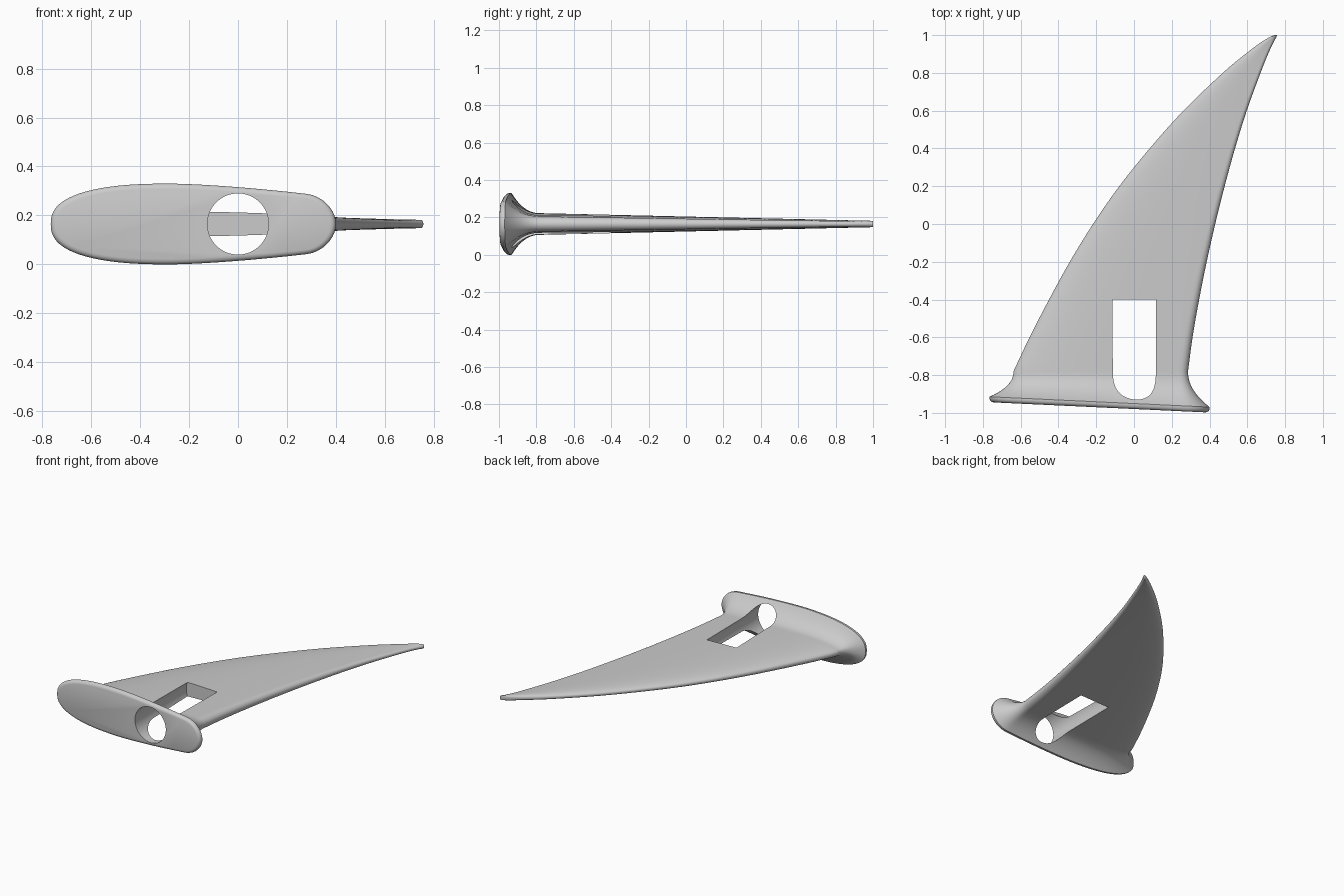
import bpy, bmesh, math
from mathutils import Vector

if "Cube" in bpy.data.objects:
    bpy.data.objects.remove(bpy.data.objects["Cube"])

MID_Z = 0.165
ROOT_Y = -0.78
SAMPLES = 44


def make_material(name, color):
    mat = bpy.data.materials.new(name)
    mat.use_nodes = True
    mat.diffuse_color = color
    mat.node_tree.nodes["Principled BSDF"].inputs["Base Color"].default_value = color
    return mat


def catmull(points, steps):
    """Smooth curve through the given points."""
    pts = [2 * points[0] - points[1]] + points + [2 * points[-1] - points[-2]]
    out = []
    for a, b, c, d in zip(pts, pts[1:], pts[2:], pts[3:]):
        for i in range(steps):
            t = i / steps
            out.append(0.5 * (2 * b + (c - a) * t + (2 * a - 5 * b + 4 * c - d) * t ** 2
                              + (3 * b - a - 3 * c + d) * t ** 3))
    return out + [points[-1]]


def section(y, lead, trail, half, skew):
    """Closed foil ring: full nose, tapering body and rounded tail."""
    chord = trail - lead
    tail = min(0.72 * half, chord / 2)

    def height(u):
        if u < 0.42:
            h = (1 - (1 - u / 0.42) ** 2.5) ** 0.4
        else:
            h = 1 - 0.34 * ((u - 0.42) / 0.58) ** 1.5
        over = (u * chord - chord + tail) / tail
        return half * h * math.sqrt(max(0, 1 - over ** 2)) if over > 0 else half * h

    us = [(1 - math.cos(math.pi * i / SAMPLES)) / 2 for i in range(SAMPLES + 1)]
    ring = [(u, height(u)) for u in us]
    ring += [(u, -height(u)) for u in us[-2:0:-1]]
    return [Vector((lead + u * chord, y - 0.047 * skew * (lead + u * chord + 0.18), MID_Z + h))
            for u, h in ring]


# Mounting flange: rounded rim, then a concave flare into the blade
rings = []
for y, inset in ((-0.971, 0.022), (-0.968, 0.011), (-0.961, 0.003), (-0.951, 0)):
    rings.append(section(y, -0.765 + inset, 0.4 - inset, 0.165 - inset, 1))
for i in range(12):
    s = i / 12
    f = (1 - s) ** 2.2
    rings.append(section(-0.942 + s * (ROOT_Y + 0.942), -0.638 - 0.127 * f,
                         0.286 + 0.114 * f, 0.058 + 0.107 * f, 1 - s))

# Swept blade: y, leading edge, trailing edge
edges = [(ROOT_Y, -0.638, 0.286), (-0.6, -0.553, 0.31), (-0.4, -0.45, 0.345),
         (-0.2, -0.34, 0.385), (0, -0.217, 0.43), (0.2, -0.078, 0.48),
         (0.4, 0.083, 0.535), (0.6, 0.262, 0.597), (0.8, 0.47, 0.67),
         (0.9, 0.59, 0.71), (0.96, 0.67, 0.738), (0.99, 0.72, 0.754), (1, 0.743, 0.757)]
for y, lead, trail in catmull([Vector(e) for e in edges], 4):
    half = 0.058 - 0.041 * (y - ROOT_Y) / (1 - ROOT_Y)
    rings.append(section(y, lead, trail, half, 0))

# Skin the rings and close both ends
bm = bmesh.new()
loops = [[bm.verts.new(p) for p in ring] for ring in rings]
for low, high in zip(loops, loops[1:]):
    for i in range(len(low)):
        j = (i + 1) % len(low)
        bm.faces.new((low[i], low[j], high[j], high[i]))
bm.faces.new(loops[0])
bm.faces.new(loops[-1])
bmesh.ops.recalc_face_normals(bm, faces=bm.faces)
mesh = bpy.data.meshes.new("fin")
bm.to_mesh(mesh)
bm.free()
fin = bpy.data.objects.new("fin", mesh)
bpy.context.collection.objects.link(fin)
mesh.materials.append(make_material("plain grey", (0.6, 0.6, 0.6, 1)))

# Round bore through the flange that opens a slot in the blade
bpy.ops.mesh.primitive_cylinder_add(vertices=96, radius=0.125, depth=0.8,
                                    location=(0, -0.8, MID_Z), rotation=(math.pi / 2, 0, 0))
bore = bpy.context.object
bore.name = "bore_cutter"
bore.hide_render = True
cut = fin.modifiers.new("bore", 'BOOLEAN')
cut.operation = 'DIFFERENCE'
cut.solver = 'EXACT'
cut.object = bore

bpy.ops.object.select_all(action='DESELECT')
fin.select_set(True)
bpy.context.view_layer.objects.active = fin
bpy.ops.object.modifier_apply(modifier=cut.name)
bpy.data.objects.remove(bore)
bpy.ops.object.shade_smooth_by_angle(angle=math.radians(35))
